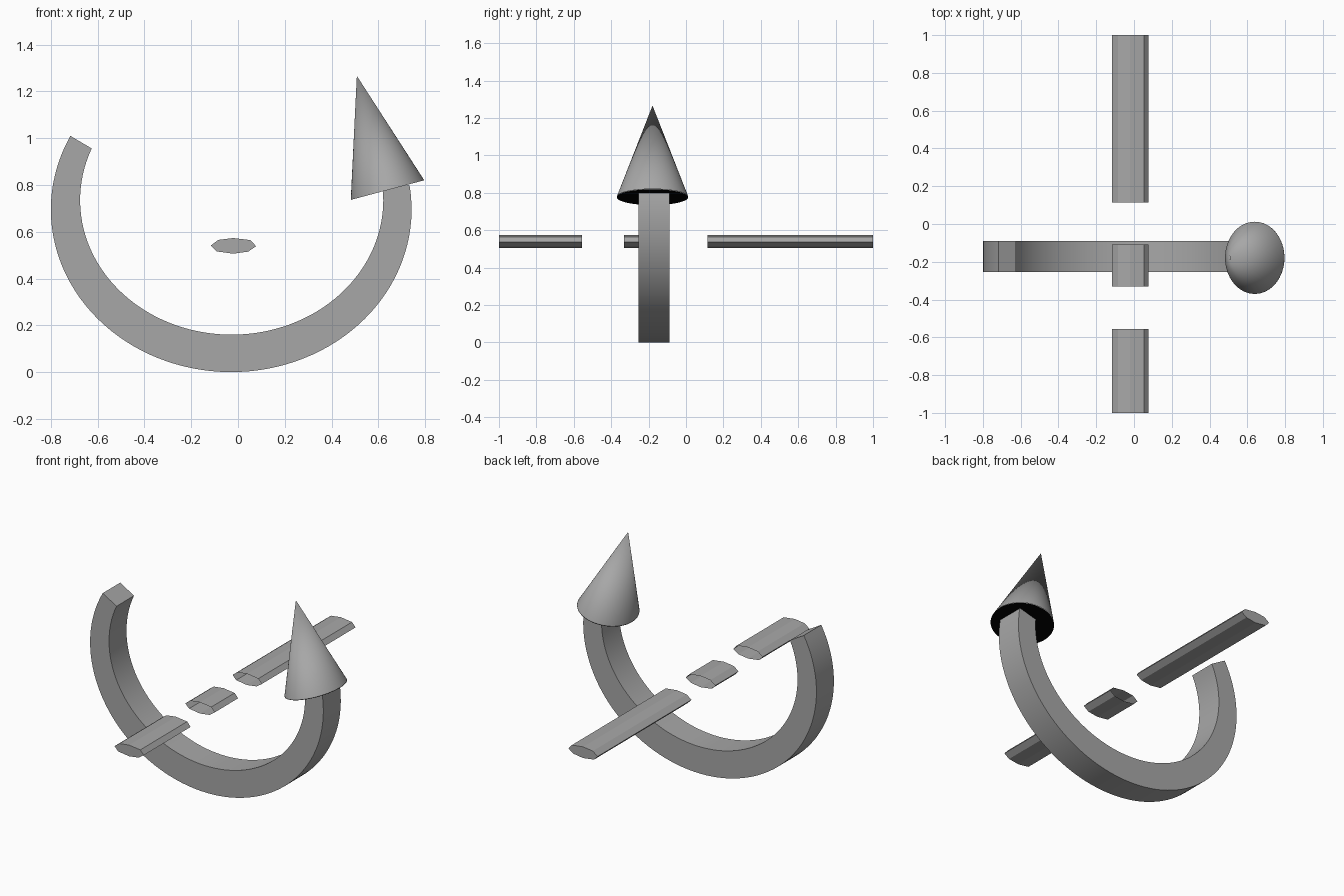
import bpy, bmesh
from math import sin, cos, pi, radians
from mathutils import Vector

cube = bpy.data.objects.get("Cube")
if cube:
    bpy.data.objects.remove(cube)


def make_material(name, value):
    mat = bpy.data.materials.new(name)
    mat.use_nodes = True
    colour = (value, value, value, 1)
    mat.diffuse_color = colour
    mat.node_tree.nodes["Principled BSDF"].inputs["Base Color"].default_value = colour
    return mat


grey = make_material("plain_grey", .387)
black = make_material("black", 0)


def finish(name, bm, mat=grey):
    bmesh.ops.recalc_face_normals(bm, faces=bm.faces)
    mesh = bpy.data.meshes.new(name)
    bm.to_mesh(mesh)
    bm.free()
    mesh.materials.append(mat)
    obj = bpy.data.objects.new(name, mesh)
    bpy.context.collection.objects.link(obj)
    return obj


def smooth(obj, angle):
    bpy.ops.object.select_all(action="DESELECT")
    obj.select_set(True)
    bpy.context.view_layer.objects.active = obj
    bpy.ops.object.shade_smooth_by_angle(angle=radians(angle))


def loft(bm, rings, caps=(True, True)):
    """Join matching rings of points with quads and cap the chosen ends."""
    rings = [[bm.verts.new(p) for p in ring] for ring in rings]
    for a, b in zip(rings, rings[1:]):
        for i in range(len(a)):
            j = (i + 1) % len(a)
            bm.faces.new((a[i], a[j], b[j], b[i]))
    for ring, capped in zip((rings[0], rings[-1]), caps):
        if capped:
            bm.faces.new(ring)


# Axis: three lengths of a flattened bar, open where the line is broken
SECTION = [(-.116, .541), (-.084, .565), (-.02, .573), (.054, .564),
           (.077, .538), (.044, .515), (-.02, .506), (-.092, .516)]
BARS = {"front_axis_bar": (-1, -.557, (True, False)),
        "middle_axis_bar": (-.331, -.109, (False, False)),
        "rear_axis_bar": (.114, 1, (False, True))}
for name, (start, end, caps) in BARS.items():
    bm = bmesh.new()
    loft(bm, [[(x, y, z) for x, z in SECTION] for y in (start, end)], caps)
    finish(name, bm)

# Curved arrow shaft: a square band between two offset ellipses
Y_FRONT, Y_BACK = -.254, -.089
STEPS = 72
START, END = radians(153.1), radians(368.5)


def on_ellipse(t, cx, cz, a, b, y):
    return (cx + a * cos(t), y, cz + b * sin(t))


rings = []
for k in range(STEPS + 1):
    t = START + (END - START) * k / STEPS
    t_in = t + radians(4.3) * (1 - k / STEPS)
    rings.append([on_ellipse(t, -.029, .695, .771, .695, Y_FRONT),
                  on_ellipse(t, -.029, .695, .771, .695, Y_BACK),
                  on_ellipse(t_in, -.027, .735, .648, .575, Y_BACK),
                  on_ellipse(t_in, -.027, .735, .648, .575, Y_FRONT)])
bm = bmesh.new()
loft(bm, rings)
smooth(finish("arrow_shaft", bm), 30)

# Arrow head: leaning cone, wider from front to back
base = Vector((.639, -.179, .778))
tip = Vector((.508, -.179, 1.266))
side = Vector((.157, 0, .042))
depth = Vector((0, .191, 0))
SIDES = 64
rim_points = [base + side * cos(2 * pi * i / SIDES) + depth * sin(2 * pi * i / SIDES)
              for i in range(SIDES)]
bm = bmesh.new()
rim = [bm.verts.new(p) for p in rim_points]
apex = bm.verts.new(tip)
for i in range(SIDES):
    bm.faces.new((rim[i], rim[(i + 1) % SIDES], apex))
smooth(finish("arrow_head", bm), 60)

# Black disc closing the underside of the arrow head
drop = (base - tip).normalized() * .002
bm = bmesh.new()
disc = bm.faces.new([bm.verts.new(p + drop) for p in rim_points])
mesh_disc = finish("arrow_head_base", bm, black)
if mesh_disc.data.polygons[0].normal.dot(drop) < 0:
    mesh_disc.data.flip_normals()
